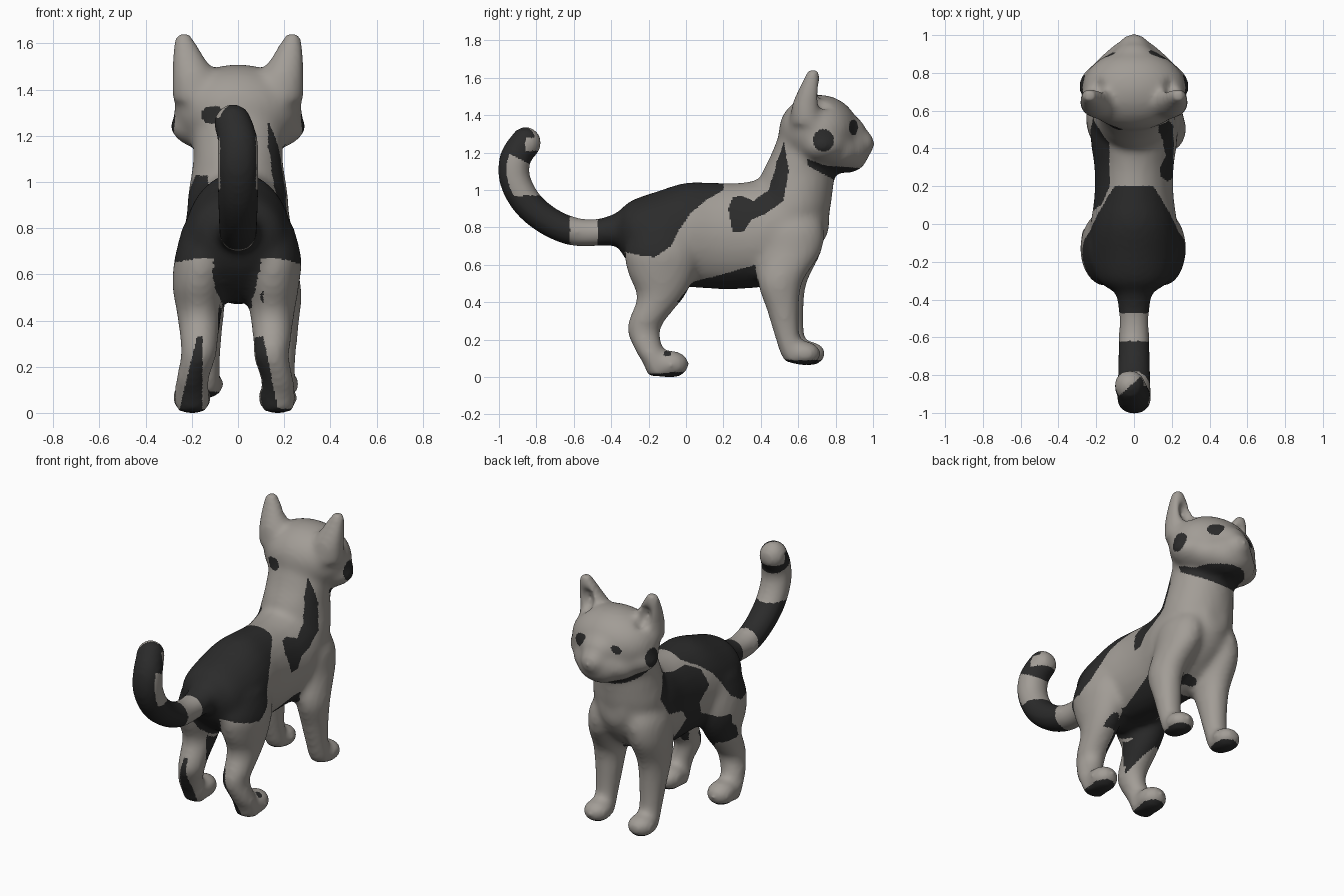
import bpy, bmesh, math
from mathutils import Vector, Matrix

cube = bpy.data.objects.get("Cube")
if cube:
    bpy.data.objects.remove(cube)


def material(name, rgb):
    m = bpy.data.materials.new(name)
    m.use_nodes = True
    m.diffuse_color = (*rgb, 1)
    m.node_tree.nodes["Principled BSDF"].inputs["Base Color"].default_value = (*rgb, 1)
    return m


grey = material("warm grey fur", (0.36, 0.335, 0.305))
dark = material("charcoal fur", (0.024, 0.024, 0.024))


def catmull(rows, steps=4):
    rows = [Vector(r) for r in rows]
    out = []
    for i in range(len(rows) - 1):
        a, b = rows[max(i - 1, 0)], rows[i]
        c, d = rows[i + 1], rows[min(i + 2, len(rows) - 1)]
        for s in range(steps):
            t = s / steps
            out.append(b + (c - a) * (t / 2) + (a * 2 - b * 5 + c * 4 - d) * (t * t / 2)
                       + (b * 3 - a - c * 3 + d) * (t ** 3 / 2))
    return out + [rows[-1]]


def loft(bm, rows, axis=None, sides=24):
    """Closed tube through rows of x, y, z, x radius, other radius."""
    rows = catmull(rows)
    rings = []
    for i, r in enumerate(rows):
        c = Vector(r[:3])
        nxt, prv = rows[min(i + 1, len(rows) - 1)], rows[max(i - 1, 0)]
        along = Vector(axis) if axis else (Vector(nxt[:3]) - Vector(prv[:3])).normalized()
        u = Vector((1, 0, 0))
        v = along.cross(u).normalized()
        ring = []
        for k in range(sides):
            a = math.tau * k / sides
            ring.append(bm.verts.new(c + u * (r[3] * math.cos(a)) + v * (r[4] * math.sin(a))))
        rings.append(ring)
    for p, q in zip(rings, rings[1:]):
        for k in range(sides):
            n = (k + 1) % sides
            bm.faces.new((p[k], p[n], q[n], q[k]))
    bm.faces.new(rings[0][::-1])
    bm.faces.new(rings[-1])


def ball(bm, centre, radii, turn=0):
    m = (Matrix.Translation(centre) @ Matrix.Rotation(turn, 4, 'Y')
         @ Matrix.Diagonal((*radii, 1)))
    bmesh.ops.create_uvsphere(bm, u_segments=28, v_segments=18, radius=1, matrix=m)


def make_object(name, bm):
    bmesh.ops.recalc_face_normals(bm, faces=bm.faces)
    me = bpy.data.meshes.new(name)
    bm.to_mesh(me)
    bm.free()
    ob = bpy.data.objects.new(name, me)
    bpy.context.scene.collection.objects.link(ob)
    return ob


UP, FORWARD = (0, 0, 1), (0, 1, 0)
bm = bmesh.new()

# Torso
loft(bm, [(0, -.37, .80, .08, .08), (0, -.30, .78, .19, .17), (0, -.15, .75, .235, .255),
          (0, 0, .77, .23, .28), (0, .15, .765, .21, .285), (0, .30, .765, .21, .285),
          (0, .45, .79, .23, .29), (0, .60, .85, .215, .26), (0, .70, .88, .16, .2),
          (0, .765, .89, .07, .1)], FORWARD)
# Neck
loft(bm, [(0, .53, .74, .17, .17), (0, .555, .88, .22, .21), (0, .58, 1.0, .21, .205),
          (0, .60, 1.1, .195, .195), (0, .625, 1.2, .195, .17), (0, .65, 1.33, .19, .145)], UP)
# Head, cheeks, muzzle, bridge and nose
ball(bm, (0, .71, 1.32), (.278, .215, .2))
ball(bm, (0, .73, 1.25), (.295, .17, .125))
ball(bm, (0, .80, 1.22), (.22, .15, .12))
ball(bm, (0, .865, 1.22), (.155, .115, .12))
ball(bm, (0, .87, 1.31), (.12, .095, .1))
ball(bm, (0, .925, 1.258), (.085, .084, .08))
# Tail
loft(bm, [(0, -.28, .82, .12, .11), (0, -.38, .795, .095, .085), (0, -.48, .782, .08, .074),
          (0, -.60, .787, .082, .078), (0, -.73, .84, .086, .08), (0, -.85, .94, .09, .083),
          (0, -.917, 1.07, .092, .085), (0, -.913, 1.18, .09, .085),
          (-.015, -.865, 1.255, .085, .083)])
ball(bm, (-.022, -.857, 1.262), (.085, .086, .088))

for side in (-1, 1):
    # Ears
    loft(bm, [(side * .18, .645, 1.36, .108, .09), (side * .19, .645, 1.46, .098, .08),
              (side * .212, .66, 1.54, .075, .063), (side * .23, .675, 1.61, .05, .045),
              (side * .237, .68, 1.655, .032, .032)], UP)
    # Hind legs
    x = side * .158 - .01
    foot = side * .185 - .014
    loft(bm, [(side * .12, -.12, .82, .12, .17), (side * .15, -.13, .68, .125, .2),
              (x, -.13, .56, .117, .18), (x, -.135, .44, .097, .128),
              (x, -.205, .32, .083, .1), (x - .004, -.227, .25, .077, .087),
              (foot, -.195, .15, .072, .077), (foot, -.16, .08, .078, .07),
              (foot, -.15, .015, .07, .055)], UP)
    ball(bm, (foot, -.082, .078), (.087, .1, .074))
    # Front legs
    x = side * .164 + .018
    shift = -.012 * side
    loft(bm, [(side * .08, .57, .96, .06, .1), (side * .12, .57, .82, .115, .165),
              (side * .143, .56, .68, .112, .165), (x, .515 + shift, .52, .094, .122),
              (x, .53 + shift, .37, .08, .088), (x, .555 + shift, .22, .068, .068),
              (x, .585 + shift, .13, .068, .068), (x, .60 + shift, .085, .06, .055)], UP)
    ball(bm, (x, .645 + shift, .135), (.086, .09, .066))

rough = make_object("rough_cat", bm)

# Ear hollows
bm = bmesh.new()
for side in (-1, 1):
    ball(bm, (side * .205, .735, 1.515), (.047, .065, .08), side * .2)
cutter = make_object("ear_cutter", bm)
cutter.hide_render = True


def remesh():
    r = rough.modifiers.new("fuse", 'REMESH')
    r.mode = 'VOXEL'
    r.voxel_size = .016


remesh()
cut = rough.modifiers.new("hollow", 'BOOLEAN')
cut.operation = 'DIFFERENCE'
cut.object = cutter
remesh()
soft = rough.modifiers.new("soften", 'SMOOTH')
soft.factor = .5
soft.iterations = 13
rough.modifiers.new("refine", 'SUBSURF').levels = 1

graph = bpy.context.evaluated_depsgraph_get()
mesh = bpy.data.meshes.new_from_object(rough.evaluated_get(graph))
for helper in (rough, cutter):
    bpy.data.objects.remove(helper)
mesh.name = "cat"
cat = bpy.data.objects.new("cat", mesh)
bpy.context.scene.collection.objects.link(cat)

# Stand the paws on the ground
mesh.transform(Matrix.Translation((0, 0, -min(v.co.z for v in mesh.vertices))))


def inside(y, z, outline):
    hit = False
    for (ay, az), (by, bz) in zip(outline, outline[1:] + outline[:1]):
        if (az > z) != (bz > z) and y < (by - ay) * (z - az) / (bz - az) + ay:
            hit = not hit
    return hit


SADDLE = [(.21, 1.2), (.2, 1.0), (.1, .94), (.02, .87), (-.04, .78), (-.08, .7),
          (-.17, .64), (-.25, .65), (-.33, .67), (-.47, .66), (-.47, 1.2)]
SHOULDER = [(.225, .9), (.25, .96), (.3, .97), (.36, .94), (.44, 1.0), (.48, 1.12),
            (.5, 1.27), (.52, 1.28), (.55, 1.1), (.52, .94), (.42, .87), (.35, .84),
            (.31, .78), (.25, .77)]
LEFT_SHOULDER = [(.22, .99), (.1, .92), (.07, .82), (.16, .74), (.13, .66), (0, .59),
                 (-.12, .5), (-.16, .42), (0, .4), (.38, .5), (.36, .6), (.28, .68),
                 (.35, .76), (.5, .8), (.57, .92), (.5, 1.03), (.33, 1.02)]
BELLY = [(-.05, .4), (.04, .51), (.2, .55), (.37, .6), (.4, .4)]
CHIN = [(.65, 1.165), (.75, 1.13), (.96, 1.115), (.94, 1.0), (.78, 1.06), (.65, 1.13)]


def near(y, z, cy, cz, ry, rz):
    return ((y - cy) / ry) ** 2 + ((z - cz) / rz) ** 2 < 1


def is_dark(p, n):
    x, y, z = p
    if y < -.46 and z > .6:                                   # tail rings
        ring = -.62 < y < -.47 and z < .9
        patch = .97 < z < 1.17 - (y + .9) * .5 and y > -.975 and n.y > -.45
        tip = z > 1.21 and y > (.9 * x - .84 if z > 1.28 else -.86)
        return not (ring or patch or tip)
    if inside(y, z + .12 * min(x + .2, 0), SADDLE):
        return True
    if abs(x) > .13 and inside(y, z, SHOULDER if x > 0 else LEFT_SHOULDER):
        return True
    if inside(y, z, BELLY) and (y > .02 or abs(x) < .2):
        return True
    if .3 < z < .7 and -.4 < y < .42 and abs(x) < .11:        # underside and inner thighs
        if n.z < -.35 or (x * n.x < -.07 and y > -.2) or (z > .45 and abs(x) < .06):
            return True
    if x < 0 and -.25 < y < .1 and n.y > .2 and .38 - .13 * n.x < z < .6:
        return True
    if abs(x) < .12 and near(y, z, .49, .57, .06, .06):       # spot between front legs
        return True
    if z < .13 and n.z < -.65:                                # paw pads
        return True
    if x > .2 and near(y, z, -.1, .125, .02, .015):           # paw speck
        return True
    if y < -.08 and z < .33 and n.y < -.25:                   # hock stripes
        return -.18 - (.32 - z) * .24 < x < -.155 or .03 < x < .11 + (.33 - z) * .2
    if z > 1.0 and y > .6:                                    # face markings
        cheek = abs(x) > .15 and near(y, z, .735, 1.265, .055, .06)
        size = 1 if x > 0 else .6
        eye = abs(x) > .05 and near(y, z, .895, 1.335, .024 * size, .042 * size)
        return cheek or eye or inside(y, z, CHIN)
    return y < .6 and near(x, z, -.11, 1.29, .05, .04)        # nape spot


mesh.materials.clear()
mesh.materials.append(grey)
mesh.materials.append(dark)
for f in mesh.polygons:
    f.material_index = int(is_dark(f.center, f.normal))
    f.use_smooth = True
